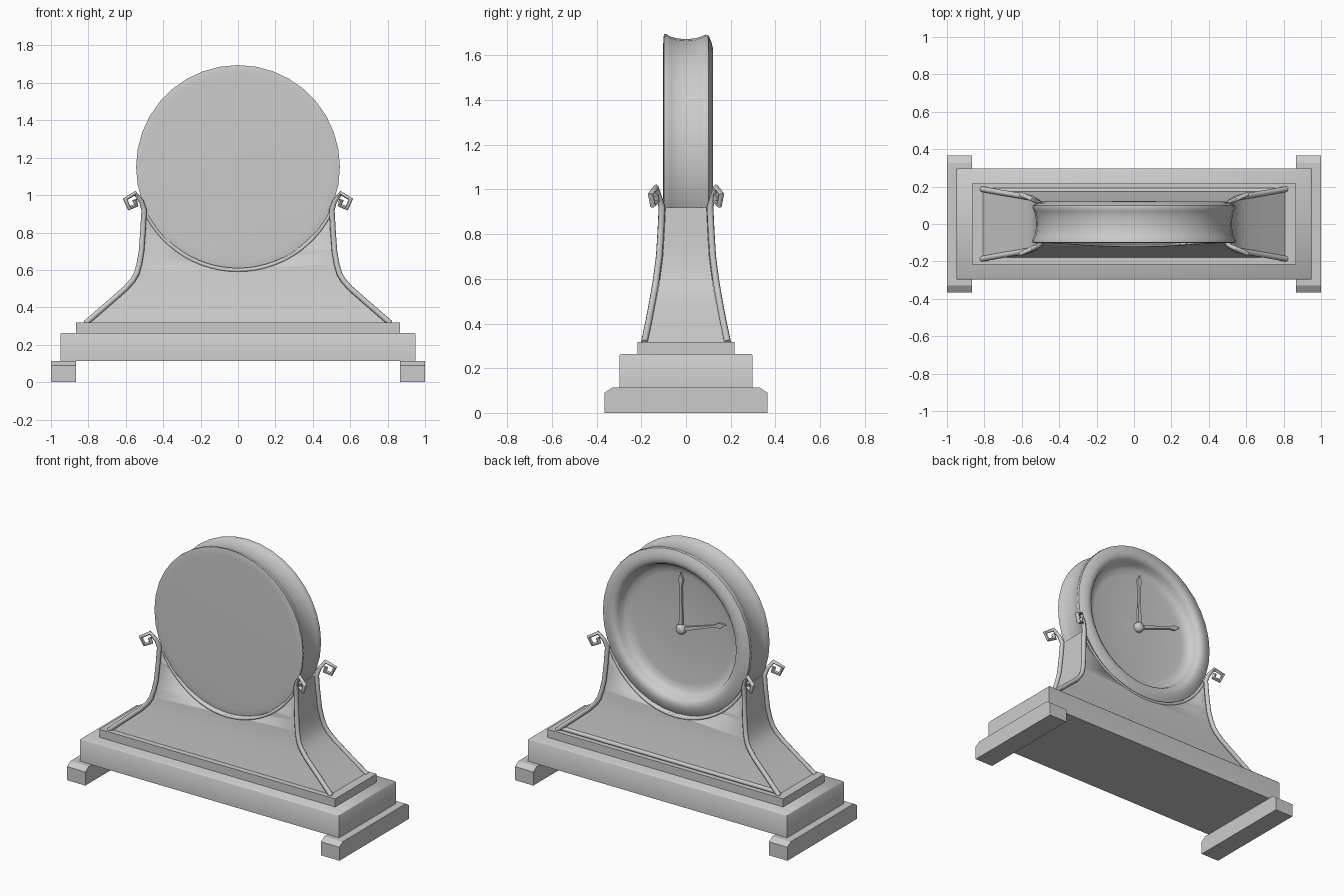
import bpy, bmesh, math
from mathutils import Vector

if "Cube" in bpy.data.objects:
    bpy.data.objects.remove(bpy.data.objects["Cube"])


def activate(ob):
    bpy.ops.object.select_all(action='DESELECT')
    ob.select_set(True)
    bpy.context.view_layer.objects.active = ob


def finish(bm, name, smooth=None):
    bmesh.ops.recalc_face_normals(bm, faces=bm.faces[:])
    me = bpy.data.meshes.new(name)
    bm.to_mesh(me)
    bm.free()
    ob = bpy.data.objects.new(name, me)
    bpy.context.collection.objects.link(ob)
    if smooth:
        activate(ob)
        bpy.ops.object.shade_smooth_by_angle(angle=math.radians(smooth))
    return ob


def loft(rings, name, smooth=None):
    bm = bmesh.new()
    loops = [[bm.verts.new(p) for p in r] for r in rings]
    n = len(loops[0])
    for a, b in zip(loops, loops[1:]):
        for i in range(n):
            bm.faces.new((a[i], a[(i + 1) % n], b[(i + 1) % n], b[i]))
    bm.faces.new(loops[0])
    bm.faces.new(loops[-1])
    return finish(bm, name, smooth)


def rect(x, y, z):
    return [(-x, -y, z), (x, -y, z), (x, y, z), (-x, y, z)]


def disc_loft(profile, name, n=32, cz=1.15, smooth=40):
    # rings of (radius, y) around an axis along y
    return loft([[(r * math.cos(i * math.tau / n), y, cz + r * math.sin(i * math.tau / n))
                  for i in range(n)] for r, y in profile], name, smooth)


def rod(points, radius, name):
    cu = bpy.data.curves.new(name, 'CURVE')
    cu.dimensions = '3D'
    cu.bevel_depth = radius
    cu.bevel_resolution = 2
    cu.use_fill_caps = True
    sp = cu.splines.new('POLY')
    sp.points.add(len(points) - 1)
    for p, co in zip(sp.points, points):
        p.co = (*co[:3], 1)
        p.radius = co[3] if len(co) > 3 else 1
    ob = bpy.data.objects.new(name, cu)
    bpy.context.collection.objects.link(ob)
    activate(ob)
    bpy.ops.object.convert(target='MESH')
    bpy.ops.object.shade_smooth_by_angle(angle=math.radians(50))
    return ob


def prism(poly, axis_a, axis_b, depth, origin, name):
    # flat outline in the (axis_a, axis_b) plane, thickened by the depth vector
    a, b, d, o = map(Vector, (axis_a, axis_b, depth, origin))
    return loft([[o + a * u + b * v + d * k for u, v in poly] for k in (0, 1)], name)


# feet: cross bars with chamfered ends
foot = [(-.365, 0), (.365, 0), (.365, .09), (.33, .113), (-.33, .113), (-.365, .09)]
for s in (-1, 1):
    prism(foot, (0, 1, 0), (0, 0, 1), (.135, 0, 0), (s * .9325 - .0675, 0, 0), "foot")

# base slab and plinth
loft([rect(.95, .298, .112), rect(.95, .298, .257), rect(.943, .291, .264)], "base_slab", 60)
loft([rect(.865, .217, .262), rect(.865, .217, .318)], "plinth")

# flared body, (z, half width, half depth), cut to receive the round case
flare = [(.315, .815, .187), (.41, .705, .167), (.50, .602, .150), (.545, .562, .142),
         (.58, .542, .136), (.63, .528, .129), (.70, .516, .12), (.81, .508, .113), (.92, .502, .108)]


def depth_at(z):
    # depth of the slightly recessed front and back panels
    for (z0, _, y0), (z1, _, y1) in zip(flare, flare[1:]):
        if z <= z1:
            y = y0 + (y1 - y0) * (z - z0) / (z1 - z0)
            break
    else:
        y = flare[-1][2]
    return y - .006 - .010 * max(0, min(1, (z - .32) / .2))


body = loft([rect(x - .004, depth_at(z), z) for z, x, y in flare], "body", 40)
cutter = disc_loft([(.54, -.4), (.54, .4)], "case_cutter", 64)
cutter.hide_render = True
cut = body.modifiers.new("case_seat", 'BOOLEAN')
cut.object = cutter
cut.solver = 'EXACT'
activate(body)
bpy.ops.object.modifier_apply(modifier="case_seat")
bpy.data.objects.remove(cutter)

# corner rods ending in square scrolls that lean out diagonally
scroll = [(.516, .965), (.550, 1.010), (.603, .978), (.582, .930), (.544, .946), (.553, .975)]
for sx in (-1, 1):
    for sy in (-1, 1):
        pts = [(sx * x, sy * y, z, 1) for z, x, y in flare]
        pts += [(sx * x, sy * (.112 + (x - .50) * .45), z, .85) for x, z in scroll]
        rod(pts, .015, "corner_rod_with_scroll")

# arched mouldings below the case, and bottom moulding on the dial side
for sy in (-1, 1):
    arc = []
    for i in range(25):
        t = math.radians(208 + 124 * i / 24)
        x, z = .552 * math.cos(t), 1.15 + .552 * math.sin(t)
        arc.append((x, sy * (depth_at(z) - .004), z))
    rod(arc, .010, "arch_moulding")
rod([(-.79, .178, .330), (.79, .178, .330)], .014, "bottom_moulding")

# round case with waisted rim, bezel and recessed dial
disc_loft([(.50, -.102), (.53, -.101), (.545, -.098), (.545, -.088), (.534, -.068), (.526, -.04),
           (.523, 0), (.526, .04), (.535, .07), (.543, .085), (.540, .10), (.515, .112),
           (.485, .12), (.46, .118), (.443, .107), (.434, .092), (.425, .065), (.405, .046),
           (.36, .038), (.10, .036)],
          "round_case_and_dial", 36)

# clock hands with spear tips, and centre knob
for dx, dz, name in ((0, .375, "minute_hand"), (-.33, .115, "hour_hand")):
    d = Vector((dx, 0, dz))
    L = d.length
    d.normalize()
    side = Vector((d.z, 0, -d.x))
    half = [(.014, 0), (.006, L - .09), (.011, L - .075), (.017, L - .045), (0, L)]
    outline = half + [(-u, v) for u, v in half[-2::-1]]
    prism(outline, side, d, (0, .014, 0), (0, .044, 1.15), name)
disc_loft([(.032, .034), (.034, .055), (.028, .068), (.014, .075)], "centre_knob", 16)
